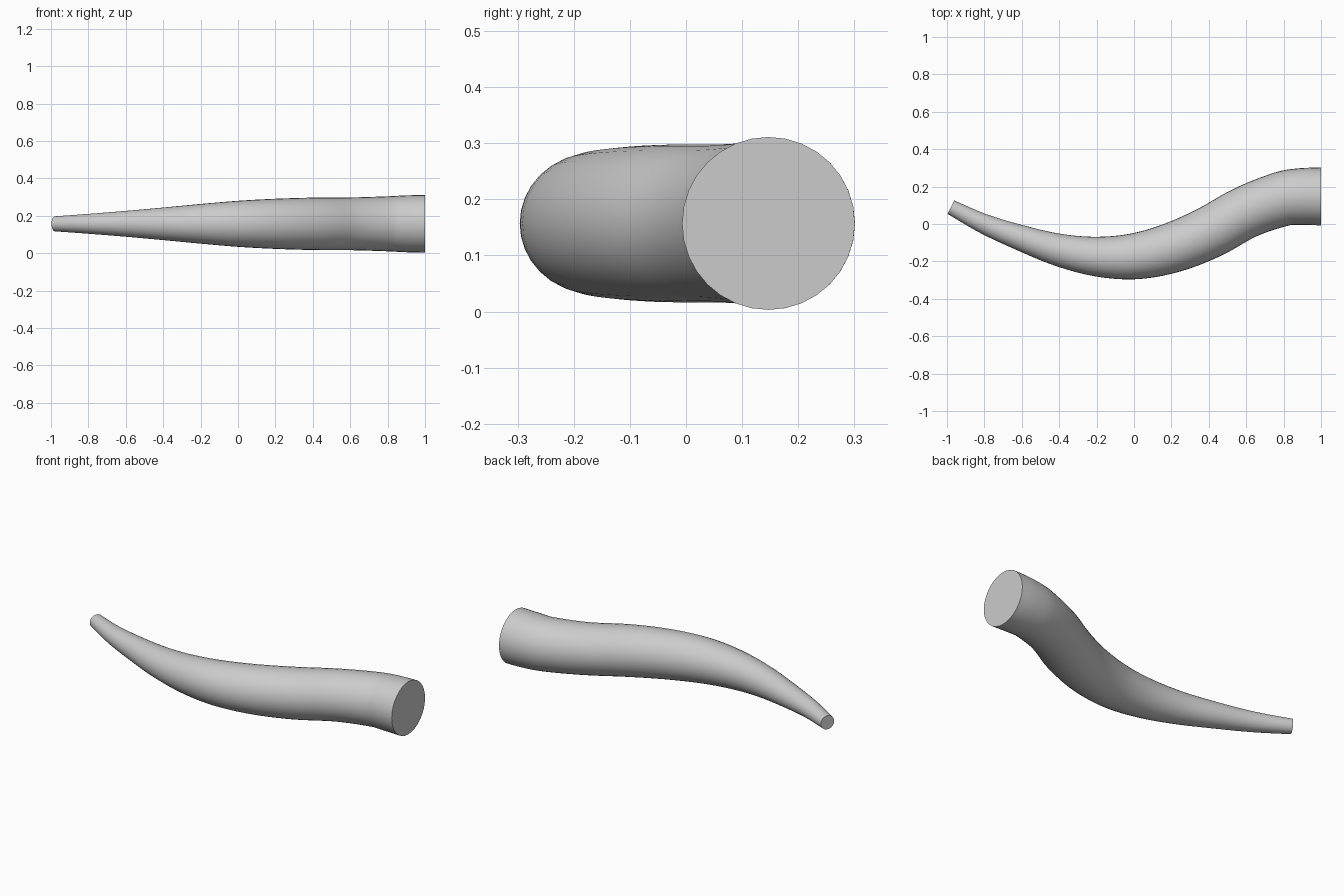
import bpy, bmesh
from math import cos, sin, tau, radians
from mathutils import Vector

cube = bpy.data.objects.get("Cube")
if cube:
    bpy.data.objects.remove(cube, do_unlink=True)

SIDES, STEPS, AXIS_Z = 32, 5, 0.157

# Centre line of the horn from base to tip: x, y, radius
stations = [Vector(s) for s in (
    (1.0, 0.147, 0.154), (0.9, 0.147, 0.152), (0.8, 0.136, 0.147),
    (0.6, 0.064, 0.141), (0.4, -0.046, 0.140), (0.2, -0.128, 0.134),
    (0.0, -0.173, 0.123), (-0.2, -0.174, 0.106), (-0.4, -0.139, 0.087),
    (-0.6, -0.076, 0.069), (-0.8, 0.0, 0.053), (-0.979, 0.09, 0.040))]


def smooth_path(points):
    """Catmull-Rom samples through the points, with end tangents mirrored."""
    tangents = [(b - a) / 2 for a, b in zip(points, points[2:])]
    first = Vector((points[1].x - points[0].x, 0, 0))
    tangents = [first] + tangents + [points[-1] - points[-2]]
    path = []
    for i in range(len(points) - 1):
        a, b = points[i], points[i + 1]
        span = (b - a).length
        # Scale tangents to the local span so uneven spacing stays smooth
        ta = tangents[i].normalized() * span
        tb = tangents[i + 1].normalized() * span
        for k in range(STEPS):
            t = k / STEPS
            path.append(a * (2*t**3 - 3*t*t + 1) + ta * (t**3 - 2*t*t + t)
                        + b * (3*t*t - 2*t**3) + tb * (t**3 - t*t))
    return path + [points[-1]]


# Loft round sections along the path
path = smooth_path(stations)
bm = bmesh.new()
rings = []
for i, p in enumerate(path):
    d = path[min(i + 1, len(path) - 1)] - path[max(i - 1, 0)]
    along = Vector((d.x, d.y, 0)).normalized()
    if i == 0:
        along = Vector((-1, 0, 0))
    side = Vector((-along.y, along.x, 0))
    centre = Vector((p.x, p.y, AXIS_Z))
    rings.append([bm.verts.new(centre + p.z * (side * cos(tau * k / SIDES)
                  + Vector((0, 0, sin(tau * k / SIDES))))) for k in range(SIDES)])
for r, s in zip(rings, rings[1:]):
    for k in range(SIDES):
        n = (k + 1) % SIDES
        bm.faces.new((r[k], r[n], s[n], s[k]))

# Flat caps at the base and the tip
bm.faces.new(rings[0])
bm.faces.new(rings[-1])
bmesh.ops.recalc_face_normals(bm, faces=bm.faces)
mesh = bpy.data.meshes.new("horn")
bm.to_mesh(mesh)
bm.free()

# Plain grey material
grey = bpy.data.materials.new("light grey")
grey.use_nodes = True
colour = (0.6, 0.6, 0.6, 1)
grey.diffuse_color = colour
grey.node_tree.nodes["Principled BSDF"].inputs["Base Color"].default_value = colour
mesh.materials.append(grey)

horn = bpy.data.objects.new("horn", mesh)
bpy.context.collection.objects.link(horn)
bpy.ops.object.select_all(action='DESELECT')
horn.select_set(True)
bpy.context.view_layer.objects.active = horn
bpy.ops.object.shade_smooth_by_angle(angle=radians(40))
